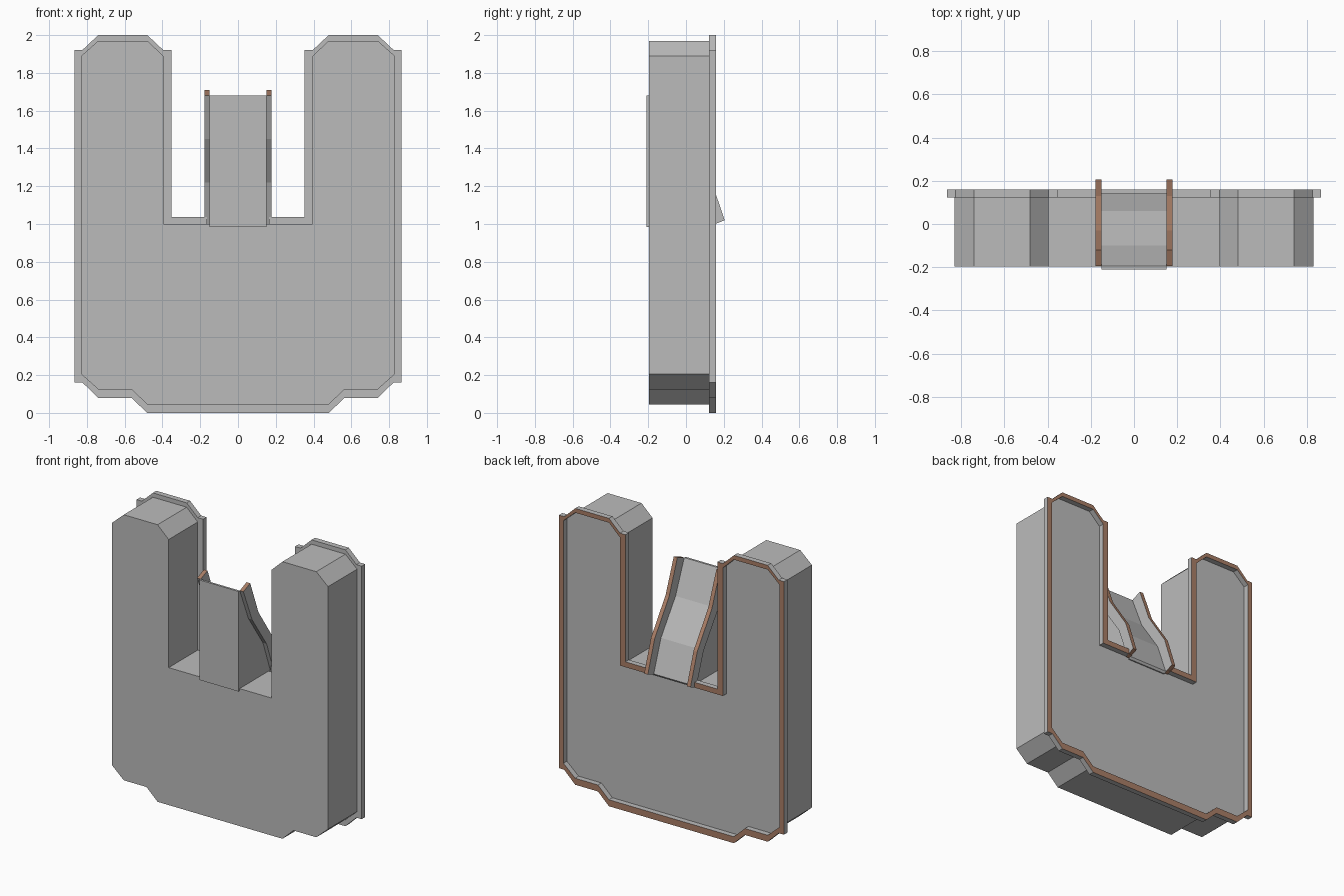
import bpy
import bmesh

cube = bpy.data.objects.get("Cube")
if cube:
    bpy.data.objects.remove(cube)


def material(name, colour):
    mat = bpy.data.materials.new(name)
    mat.use_nodes = True
    mat.diffuse_color = (*colour, 1)
    mat.node_tree.nodes["Principled BSDF"].inputs["Base Color"].default_value = (*colour, 1)
    return mat


grey = material("light grey", (0.5, 0.5, 0.5))
brown = material("clay brown", (0.4, 0.21, 0.135))


def prism(name, points, start, end, brown_rule=None):
    """Extrude a closed profile from the start points to the end points."""
    bm = bmesh.new()
    face = bm.faces.new([bm.verts.new(start(*p)) for p in points])
    copy = bmesh.ops.extrude_face_region(bm, geom=[face])["geom"]
    shift = [b - a for a, b in zip(start(0, 0), end(0, 0))]
    bmesh.ops.translate(bm, vec=shift, verts=[v for v in copy if isinstance(v, bmesh.types.BMVert)])
    bmesh.ops.recalc_face_normals(bm, faces=bm.faces)
    bm.normal_update()
    for f in bm.faces:
        f.material_index = int(bool(brown_rule and brown_rule(f.normal)))
    mesh = bpy.data.meshes.new(name)
    bm.to_mesh(mesh)
    bm.free()
    mesh.materials.append(grey)
    mesh.materials.append(brown)
    obj = bpy.data.objects.new(name, mesh)
    bpy.context.collection.objects.link(obj)
    return obj


def at_y(y):
    return lambda x, z: (x, y, z)


def at_x(x):
    return lambda y, z: (x, y, z)


def mirrored(half):
    return half + [(-x, z) for x, z in reversed(half)]


# Half outlines, from the bottom edge round to the notch floor
inner = [(0.48, 0.045), (0.565, 0.125), (0.74, 0.125), (0.83, 0.205), (0.83, 1.89),
         (0.74, 1.97), (0.48, 1.97), (0.395, 1.89), (0.395, 1.0)]
outer = [(0.48, 0), (0.565, 0.08), (0.74, 0.08), (0.825, 0.162), (0.865, 0.162),
         (0.865, 1.92), (0.825, 1.92), (0.74, 2.0), (0.48, 2.0), (0.395, 1.92),
         (0.353, 1.92), (0.353, 1.037)]

# Solid two-pronged body
prism("body", mirrored(inner), at_y(-0.197), at_y(0.122))


# Raised rim round the back, open where the ramp meets the notch
def open_loop(half):
    half = half + [(0.165, half[-1][1])]
    return [(-x, z) for x, z in reversed(half)] + half


prism("back_rim", open_loop(outer) + open_loop(inner)[::-1], at_y(0.122), at_y(0.16),
      lambda n: n.y > 0.9)

# Ramp block with a flat front panel and a bent sloping back
slope = [(-0.195, 1.68), (-0.1, 1.45), (0.06, 1.22), (0.14, 1.0)]
prism("ramp", [(-0.21, 0.985), (-0.21, 1.68)] + slope + [(0.13, 0.985)],
      at_x(-0.15), at_x(0.15))

# Side rails following the slope
rail = slope + [(0.13, 0.99), (0.205, 1.02), (0.13, 1.24), (-0.03, 1.475), (-0.12, 1.71)]
for side, sign in (("left", 1), ("right", -1)):
    prism(side + "_rail", rail, at_x(0.15 * sign), at_x(0.178 * sign),
          lambda n: abs(n.x) < 0.5 and n.y > -0.5)
